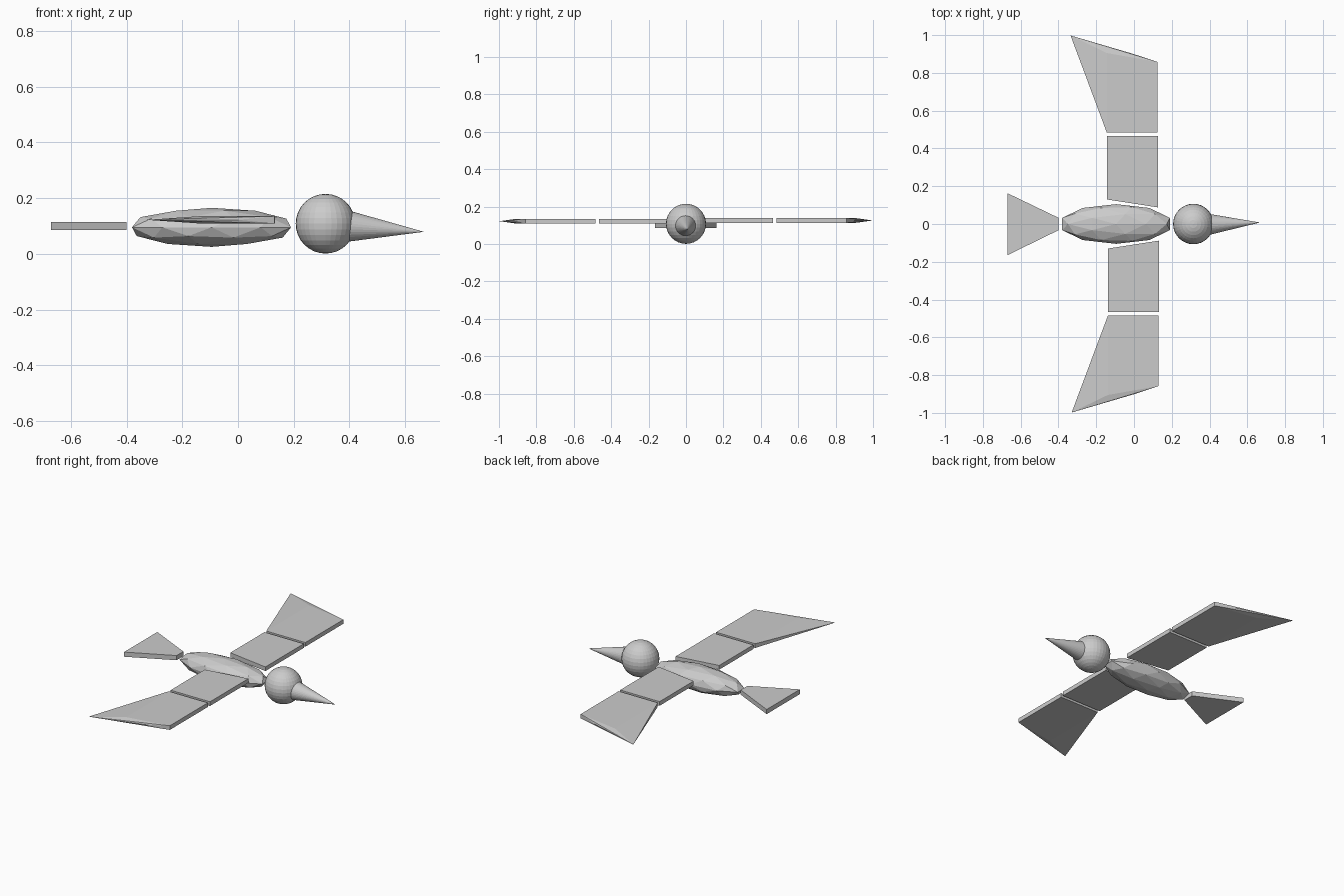
import bpy, bmesh
from mathutils import Vector

if "Cube" in bpy.data.objects:
    bpy.data.objects.remove(bpy.data.objects["Cube"])


def hull(name, pts):
    """Solid part from the convex hull of a few corner points."""
    bm = bmesh.new()
    for p in pts:
        bm.verts.new(p)
    res = bmesh.ops.convex_hull(bm, input=bm.verts[:])
    junk = {g for g in res["geom_interior"] + res["geom_unused"]
            if isinstance(g, bmesh.types.BMVert)}
    bmesh.ops.delete(bm, geom=list(junk), context='VERTS')
    bmesh.ops.recalc_face_normals(bm, faces=bm.faces[:])
    me = bpy.data.meshes.new(name)
    bm.to_mesh(me)
    bm.free()
    ob = bpy.data.objects.new(name, me)
    bpy.context.collection.objects.link(ob)
    return ob


def slab(outline, z0, z1):
    return [(x, y, z) for x, y in outline for z in (z0, z1)]


# body: faceted ellipsoid
bpy.ops.mesh.primitive_ico_sphere_add(subdivisions=2, radius=1, location=(-0.095, 0, 0.095))
body = bpy.context.object
body.name = "body"
body.scale = (0.3, 0.105, 0.07)

# head
bpy.ops.mesh.primitive_uv_sphere_add(segments=32, ring_count=16, radius=0.107,
                                     location=(0.314, 0, 0.108))
bpy.context.object.name = "head"

# beak: cone aimed slightly downwards
base, tip = Vector((0.395, -0.002, 0.099)), Vector((0.667, 0.008, 0.079))
axis = tip - base
bpy.ops.mesh.primitive_cone_add(vertices=32, radius1=0.056, radius2=0, depth=axis.length,
                                location=(base + tip) / 2,
                                rotation=axis.to_track_quat('Z', 'Y').to_euler())
bpy.context.object.name = "beak"

# tail: flat wedge
hull("tail", slab([(-0.67, -0.165), (-0.67, 0.163), (-0.4, 0.033), (-0.4, -0.033)],
                  0.086, 0.115))

# wings: inner panel and tapered outer panel on each side
for side, s, dx, dz in (("right", -1, 0, 0), ("left", 1, -0.006, 0.004)):
    z0, z1 = 0.109 + dz, 0.135 + dz
    zm = (z0 + z1) / 2
    inner = [(-0.138, 0.13), (0.133, 0.088), (0.133, 0.466), (-0.138, 0.466)]
    outer = [(-0.138, 0.484), (0.131, 0.484), (0.131, 0.858), (0.0, 0.877), (-0.138, 0.905)]
    rim = [(0.0, 0.901, zm), (-0.33, 0.998, zm)]
    place = lambda pts: [(x + dx, s * y, z) for x, y, z in pts]
    hull(side + "_wing_inner", place(slab(inner, z0, z1)))
    hull(side + "_wing_outer", place(slab(outer, z0, z1) + rim))
